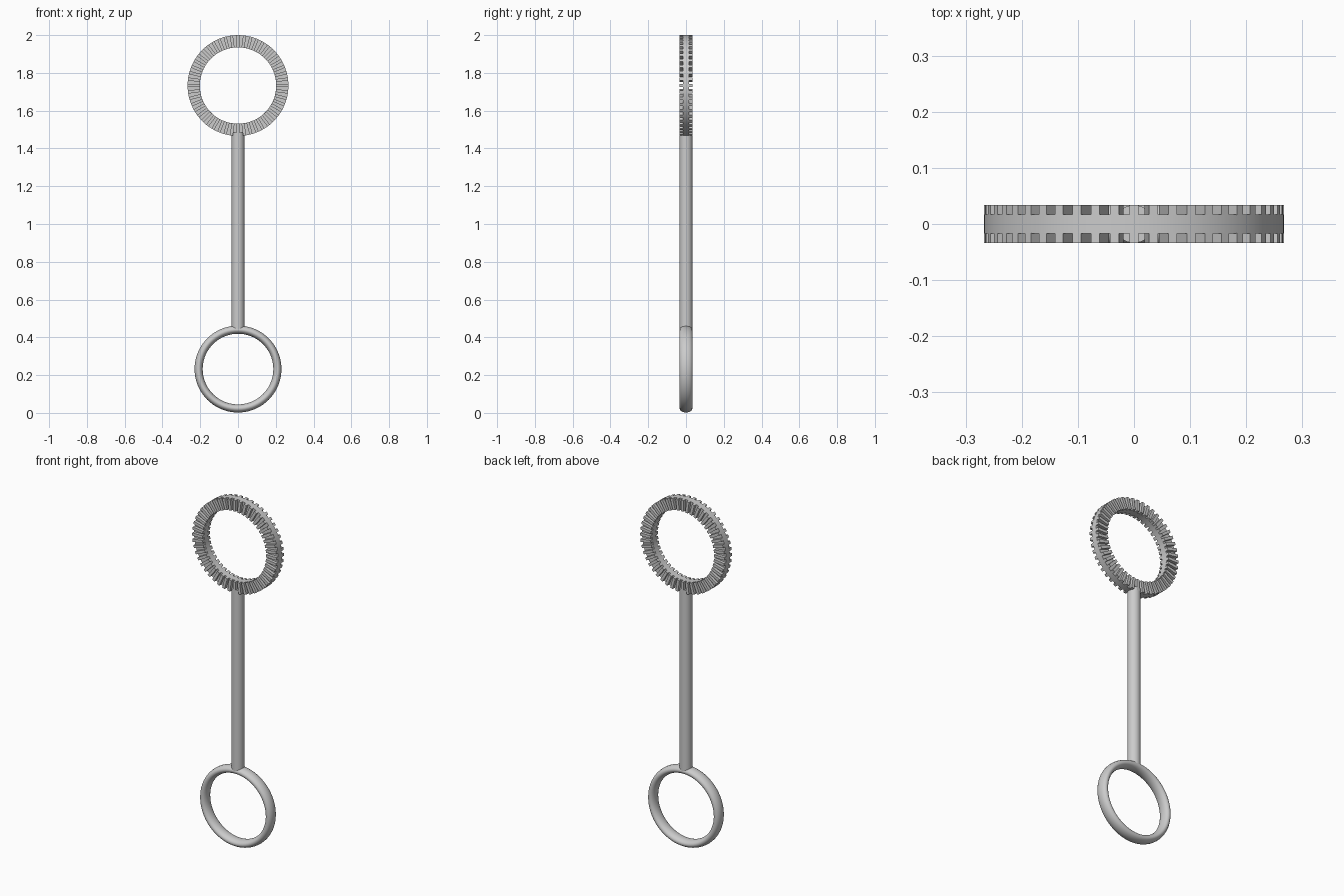
import bpy, bmesh
from math import cos, sin, pi, tau
from mathutils import Matrix

if "Cube" in bpy.data.objects:
    bpy.data.objects.remove(bpy.data.objects["Cube"])

TOP_Z, LOW_Z = 1.733, 0.232
TEETH = 48


def make_object(name, bm, smooth=True):
    bmesh.ops.recalc_face_normals(bm, faces=bm.faces)
    mesh = bpy.data.meshes.new(name)
    bm.to_mesh(mesh)
    bm.free()
    ob = bpy.data.objects.new(name, mesh)
    bpy.context.collection.objects.link(ob)
    if smooth:
        bpy.context.view_layer.objects.active = ob
        ob.select_set(True)
        bpy.ops.object.shade_smooth_by_angle(angle=pi / 6)
        ob.select_set(False)
    return ob


def ring(name, profile, z, segments):
    """Sweep a closed (radius, y) profile around the y axis."""
    bm = bmesh.new()
    loops = []
    for i in range(segments):
        a = tau * i / segments
        loops.append([bm.verts.new((r * sin(a), y, z + r * cos(a))) for r, y in profile])
    n = len(profile)
    for i in range(segments):
        p, q = loops[i], loops[(i + 1) % segments]
        for j in range(n):
            k = (j + 1) % n
            bm.faces.new((p[j], p[k], q[k], q[j]))
    return make_object(name, bm)


# plain lower ring with an oval section
oval = [(0.2085 + 0.0215 * cos(tau * i / 20), 0.034 * sin(tau * i / 20)) for i in range(20)]
ring("lower_ring", oval, LOW_Z, 72)

# handle rod
bm = bmesh.new()
bmesh.ops.create_cone(bm, cap_ends=True, segments=32, radius1=0.034, radius2=0.034,
                      depth=1.04, matrix=Matrix.Translation((0, 0, 0.965)))
make_object("handle_rod", bm)

# flat core of the upper ring
ring("upper_ring_core", [(0.202, -0.017), (0.267, -0.017), (0.267, 0.017), (0.202, 0.017)],
     TOP_Z, 96)

# radial ridges on both faces of the upper ring
bm = bmesh.new()
for side in (-1, 1):
    for i in range(TEETH):
        m = (Matrix.Translation((0, 0, TOP_Z)) @ Matrix.Rotation(tau * i / TEETH, 4, 'Y')
             @ Matrix.Translation((0, side * 0.025, 0.2345))
             @ Matrix.Diagonal((0.016, 0.018, 0.065, 1)))
        bmesh.ops.create_cube(bm, size=1, matrix=m)
make_object("upper_ring_ridges", bm, smooth=False)
